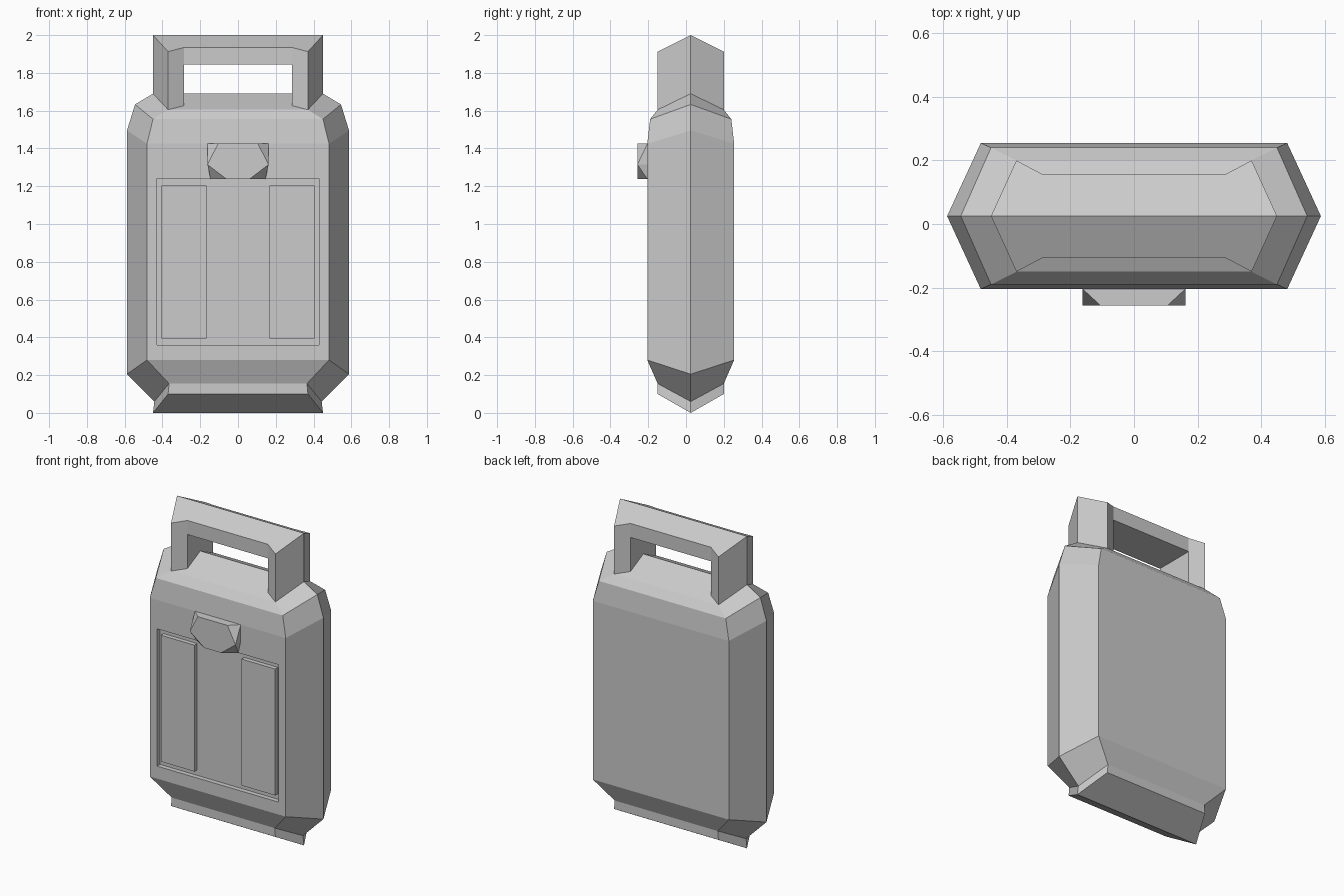
import bpy, bmesh
from mathutils import Vector

if "Cube" in bpy.data.objects:
    bpy.data.objects.remove(bpy.data.objects["Cube"])

CY = 0.025          # y of the side ridge
D = 0.23            # half depth of the body


def finish(bm, name):
    bmesh.ops.remove_doubles(bm, verts=bm.verts[:], dist=1e-5)
    bmesh.ops.recalc_face_normals(bm, faces=bm.faces[:])
    me = bpy.data.meshes.new(name)
    bm.to_mesh(me)
    bm.free()
    ob = bpy.data.objects.new(name, me)
    bpy.context.collection.objects.link(ob)
    return ob


def hexagon(bm, rx, rz, cx, cz, d):
    """Six-sided ring: pointed at both sides, flat front and back."""
    pts = [(rx, 0, rz), (cx, d, cz), (-cx, d, cz),
           (-rx, 0, rz), (-cx, -d, cz), (cx, -d, cz)]
    return [bm.verts.new((x, y + CY, z)) for x, y, z in pts]


def bridge(bm, a, b):
    n = len(a)
    return [bm.faces.new((a[i], a[(i + 1) % n], b[(i + 1) % n], b[i])) for i in range(n)]


# Body: ridge x, ridge z, corner x, corner z, half depth
rings = [(0.45, 0.0, 0.37, 0.10, 0.175),
         (0.443, 0.06, 0.365, 0.155, 0.175),
         (0.588, 0.205, 0.482, 0.28, D),
         (0.588, 1.495, 0.482, 1.425, D),
         (0.545, 1.633, 0.45, 1.555, 0.215),
         (0.45, 1.69, 0.37, 1.605, 0.175)]
bm = bmesh.new()
loops = [hexagon(bm, *r) for r in rings]
walls = [bridge(bm, a, b) for a, b in zip(loops, loops[1:])]
for lp in (loops[0], loops[-1]):            # roof-shaped caps
    bm.faces.new(lp[:4])
    bm.faces.new([lp[3], lp[4], lp[5], lp[0]])
bmesh.ops.recalc_face_normals(bm, faces=bm.faces[:])

# Rectangular recess in the front face
front = walls[2][4]
for y in (CY - D, CY - D + 0.03):
    bmesh.ops.inset_individual(bm, faces=[front], thickness=0.02)
    for v in front.verts:
        v.co = (0.43 if v.co.x > 0 else -0.43, y, 1.24 if v.co.z > 0.8 else 0.36)
finish(bm, "body")

# Two raised panels inside the recess
for side, name in ((-1, "left_panel"), (1, "right_panel")):
    bm = bmesh.new()
    bmesh.ops.create_cube(bm, size=1)
    for v in bm.verts:
        v.co = Vector((side * 0.286 + v.co.x * 0.238, -0.186 + v.co.y * 0.034,
                       0.80 + v.co.z * 0.81))
    finish(bm, name)

# Faceted badge above the recess
bm = bmesh.new()
for s in (-1, 1):
    for x, z in ((0.105, 1.425), (0.162, 1.315), (0.06, 1.237)):
        bm.verts.new((s * x, -0.257, z))
    for x, z in ((0.162, 1.425), (0.162, 1.315), (0.145, 1.237)):
        bm.verts.new((s * x, -0.204, z))
bmesh.ops.convex_hull(bm, input=bm.verts[:])
bmesh.ops.dissolve_limit(bm, angle_limit=0.01, verts=bm.verts[:], edges=bm.edges[:])
finish(bm, "badge")

# Handle posts, sitting on the roof and topped with the same slope
foot = [(0.45, 0), (0.37, 0.175), (0.285, 0.13), (0.285, 0), (0.285, -0.13), (0.37, -0.175)]
for side, name in ((-1, "left_handle_post"), (1, "right_handle_post")):
    bm = bmesh.new()
    low, top = [[bm.verts.new((side * x, CY + y, z - abs(y) * 0.5)) for x, y in foot]
                for z in (1.688, 2.0)]
    bridge(bm, low, top)
    for lp in (low, top):
        bm.faces.new(lp[:4])
        bm.faces.new(lp[3:] + lp[:1])
    finish(bm, name)

# Handle bar between the posts
profile = [(-0.13, 1.845), (0.13, 1.845), (0.13, 1.935), (0, 2.0), (-0.13, 1.935)]
bm = bmesh.new()
a, b = [[bm.verts.new((x, CY + y, z)) for y, z in profile] for x in (-0.285, 0.285)]
bridge(bm, a, b)
bm.faces.new(a)
bm.faces.new(b)
finish(bm, "handle_bar")
